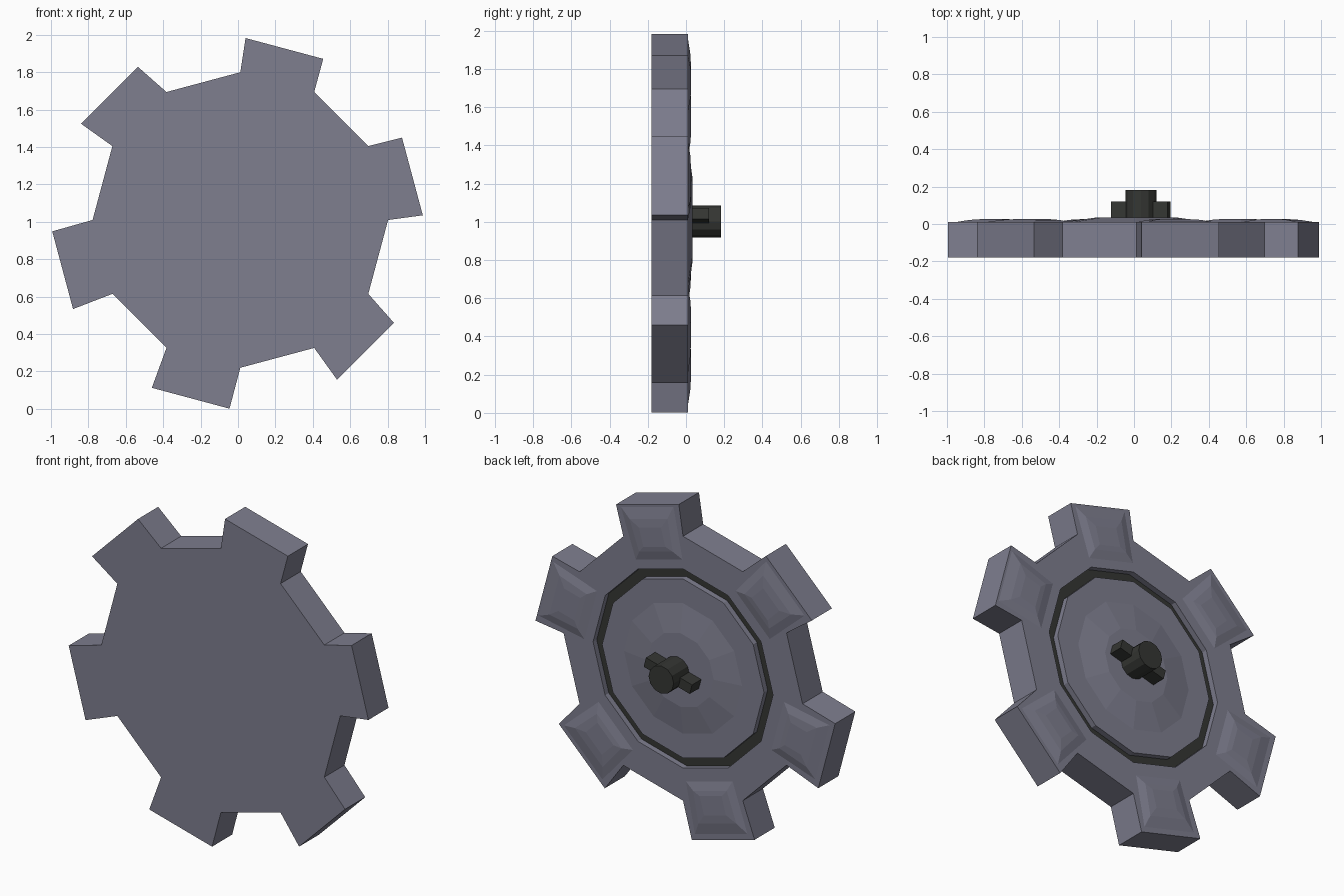
import bpy, bmesh
from math import cos, sin, radians
from mathutils import Vector, Matrix

if "Cube" in bpy.data.objects:
    bpy.data.objects.remove(bpy.data.objects["Cube"])

CX, CZ = 0.0125, 1.01      # centre of the twelve-sided body
TX, TZ = -0.0025, 0.992    # centre of the tooth tips
FRONT, BACK = -0.18, 0.01


def material(name, col):
    m = bpy.data.materials.new(name)
    m.diffuse_color = (*col, 1)
    m.use_nodes = True
    m.node_tree.nodes["Principled BSDF"].inputs["Base Color"].default_value = m.diffuse_color
    return m


grey = material("blue_grey", (0.21, 0.21, 0.275))
dark = material("dark", (0.035, 0.037, 0.033))


def finish(name, bm, *mats):
    bmesh.ops.recalc_face_normals(bm, faces=bm.faces)
    me = bpy.data.meshes.new(name)
    bm.to_mesh(me)
    bm.free()
    for m in mats:
        me.materials.append(m)
    ob = bpy.data.objects.new(name, me)
    bpy.context.collection.objects.link(ob)
    return ob


def ring(bm, r, y, n=12, cx=CX, cz=CZ):
    step = 360 / n
    return [bm.verts.new((cx + r * cos(radians(i * step)), y,
                          cz + r * sin(radians(i * step)))) for i in range(n)]


def bridge(bm, a, b, mat=0):
    n = len(a)
    for i in range(n):
        j = (i + 1) % n
        bm.faces.new((a[i], a[j], b[j], b[i])).material_index = mat


# Toothed wheel: body, six teeth, dark-floored groove and low central dome
bm = bmesh.new()
front, back = ring(bm, 0.79, FRONT), ring(bm, 0.79, BACK)
bm.faces.new(front)
for i in range(12):
    j = (i + 1) % 12
    if i % 2:
        bm.faces.new((front[i], front[j], back[j], back[i]))
        continue
    mid = radians(i * 30 + 15)
    out, side = Vector((cos(mid), 0, sin(mid))), Vector((-sin(mid), 0, cos(mid)))
    tip = Vector((TX, 0, TZ)) + out * 0.968
    f0, f1, b0, b1 = [bm.verts.new(tip + side * s * 0.215 + Vector((0, y, 0)))
                      for y in (FRONT, BACK) for s in (-1, 1)]
    bm.faces.new((front[i], f0, f1, front[j]))
    bm.faces.new((back[i], b0, b1, back[j]))
    bm.faces.new((f0, f1, b1, b0))
    bm.faces.new((front[i], f0, b0, back[i]))
    bm.faces.new((front[j], f1, b1, back[j]))
prev = back
for r, y, m in [(0.595, BACK, 0), (0.595, -0.025, 0), (0.535, -0.025, 1),
                (0.535, BACK, 0), (0.39, BACK, 0), (0.22, 0.034, 0)]:
    cur = ring(bm, r, y)
    bridge(bm, prev, cur, m)
    prev = cur
bm.faces.new(prev)
finish("toothed_wheel", bm, grey, dark)

# Raised pads on the back of each tooth
bm = bmesh.new()
for k in range(6):
    a = radians(15 + 60 * k)
    out, side = Vector((cos(a), 0, sin(a))), Vector((-sin(a), 0, cos(a)))
    prev = None
    for r0, r1, w0, w1, y in [(0.64, 0.945, 0.16, 0.18, BACK),
                              (0.69, 0.88, 0.115, 0.13, 0.022),
                              (0.72, 0.83, 0.075, 0.075, 0.026)]:
        cur = [bm.verts.new(Vector((0.005, y, 1.0)) + out * r + side * w)
               for r, w in ((r0, -w0), (r1, -w1), (r1, w1), (r0, w0))]
        if prev:
            bridge(bm, prev, cur)
        prev = cur
    bm.faces.new(prev)
finish("tooth_pads", bm, grey)

# Central hub pin
bm = bmesh.new()
lo, hi = ring(bm, 0.083, 0.02, 12, 0.037, 1.002), ring(bm, 0.083, 0.182, 12, 0.037, 1.002)
bridge(bm, lo, hi)
bm.faces.new(lo)
bm.faces.new(hi)
finish("hub_pin", bm, dark)

# Cross bar through the hub, tilted to line up with the teeth
bm = bmesh.new()
bmesh.ops.create_cube(bm, size=1, matrix=Matrix.Translation((0.036, 0.07, 1.002))
                      @ Matrix.Rotation(radians(-15), 4, 'Y')
                      @ Matrix.Diagonal((0.315, 0.1, 0.06, 1)))
finish("hub_cross_bar", bm, dark)
